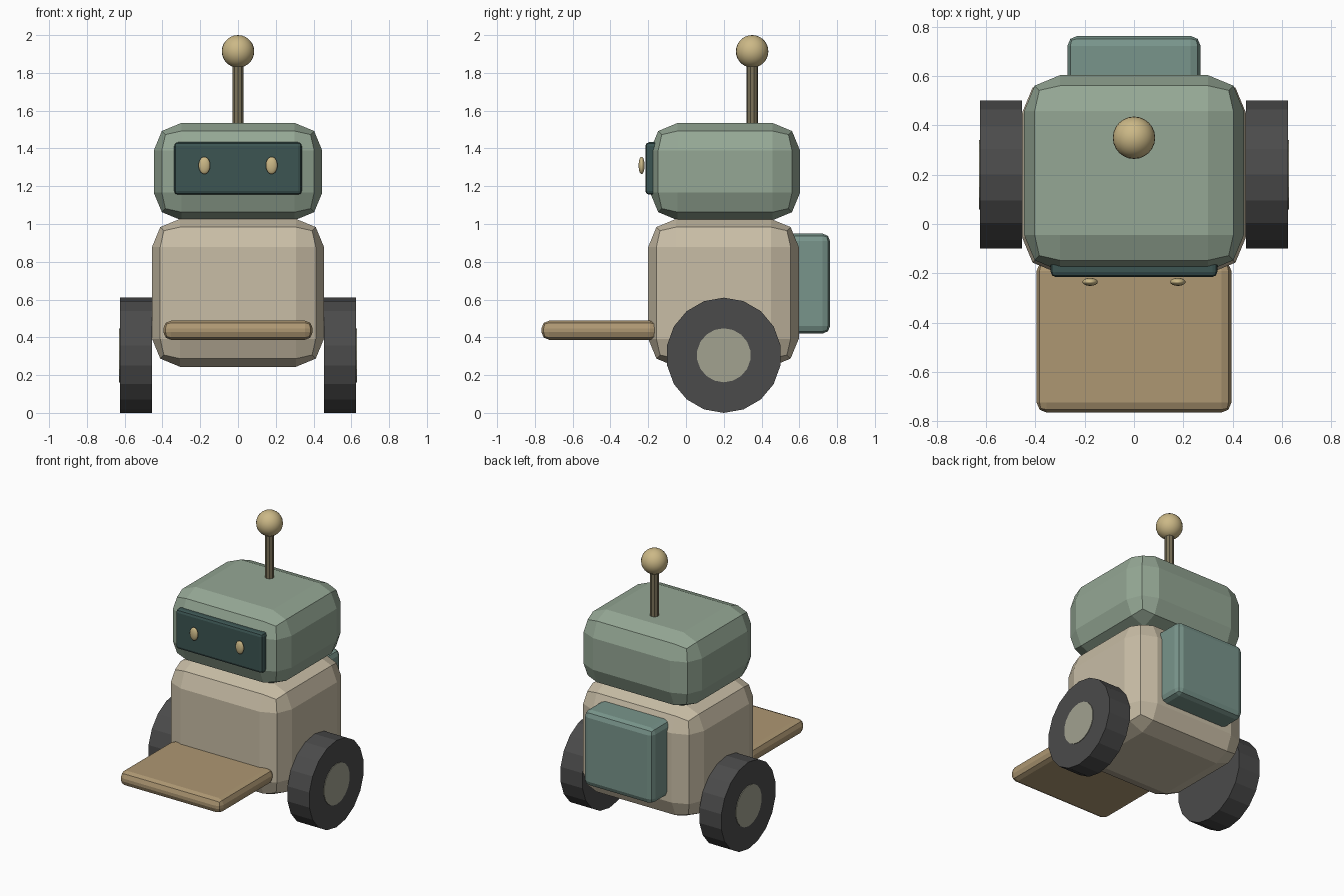
import bpy, bmesh
from math import radians
from mathutils import Matrix

if "Cube" in bpy.data.objects:
    bpy.data.objects.remove(bpy.data.objects["Cube"])


def material(name, rgb):
    m = bpy.data.materials.new(name)
    m.diffuse_color = (*rgb, 1)
    m.use_nodes = True
    m.node_tree.nodes["Principled BSDF"].inputs["Base Color"].default_value = m.diffuse_color
    return m


CREAM = material("cream", (0.58, 0.51, 0.38))
GREEN = material("sage", (0.30, 0.39, 0.30))
TEAL = material("teal", (0.19, 0.30, 0.26))
DARK = material("dark_glass", (0.045, 0.09, 0.085))
TAN = material("tan", (0.42, 0.31, 0.17))
GOLD = material("gold", (0.60, 0.48, 0.24))
ROD = material("bronze", (0.20, 0.17, 0.10))
RUBBER = material("rubber", (0.07, 0.07, 0.07))
HUB = material("hub_grey", (0.36, 0.36, 0.28))


def finish(name, bm, mat, smooth=False):
    me = bpy.data.meshes.new(name)
    bm.normal_update()
    for f in bm.faces:
        f.smooth = smooth
    bm.to_mesh(me)
    bm.free()
    ob = bpy.data.objects.new(name, me)
    me.materials.append(mat)
    bpy.context.collection.objects.link(ob)
    return ob


def box(name, x, y, z, bevel, mat, segments=2):
    """Bevelled box given by (min, max) on each axis."""
    bm = bmesh.new()
    size = [b - a for a, b in (x, y, z)]
    mid = [(a + b) / 2 for a, b in (x, y, z)]
    bmesh.ops.create_cube(bm, size=1, matrix=Matrix.Translation(mid) @ Matrix.Diagonal((*size, 1)))
    bmesh.ops.bevel(bm, geom=bm.edges[:], offset=bevel, segments=segments,
                    profile=0.5, affect='EDGES')
    return finish(name, bm, mat)


def ellipsoid(name, centre, radii, mat):
    bm = bmesh.new()
    bmesh.ops.create_uvsphere(bm, u_segments=24, v_segments=14, radius=1,
                              matrix=Matrix.Translation(centre) @ Matrix.Diagonal((*radii, 1)))
    return finish(name, bm, mat, smooth=True)


def cylinder(name, centre, radius, length, sides, mat, along_x=False):
    bm = bmesh.new()
    m = Matrix.Translation(centre)
    if along_x:  # second turn puts a vertex at the top of the wheel
        m = m @ Matrix.Rotation(radians(90), 4, 'Y') @ Matrix.Rotation(radians(90), 4, 'Z')
    bmesh.ops.create_cone(bm, cap_ends=True, segments=sides, radius1=radius,
                          radius2=radius, depth=length, matrix=m)
    return finish(name, bm, mat)


# Body and head
box("body", (-0.455, 0.455), (-0.20, 0.597), (0.244, 1.027), 0.148, CREAM)
box("head", (-0.446, 0.446), (-0.19, 0.604), (1.02, 1.535), 0.146, GREEN)

# Face screen, front tray and backpack
box("face_screen", (-0.338, 0.338), (-0.215, -0.14), (1.155, 1.433), 0.02, DARK)
box("front_tray", (-0.395, 0.395), (-0.765, -0.15), (0.387, 0.488), 0.04, TAN)
box("backpack", (-0.27, 0.27), (0.50, 0.763), (0.42, 0.949), 0.04, TEAL)

# Antenna
cylinder("antenna_rod", (0, 0.35, 1.69), 0.031, 0.36, 10, ROD)
ellipsoid("antenna_ball", (0, 0.35, 1.914), (0.086,) * 3, GOLD)

# Mirrored eyes and wheels
for side, s in (("left", -1), ("right", 1)):
    ellipsoid(side + "_eye", (s * 0.178, -0.235, 1.31), (0.031, 0.016, 0.046), GOLD)
    cylinder(side + "_wheel", (s * 0.54, 0.20, 0.305), 0.305, 0.17, 18, RUBBER, True)
    cylinder(side + "_hub", (s * 0.545, 0.20, 0.305), 0.143, 0.168, 18, HUB, True)
